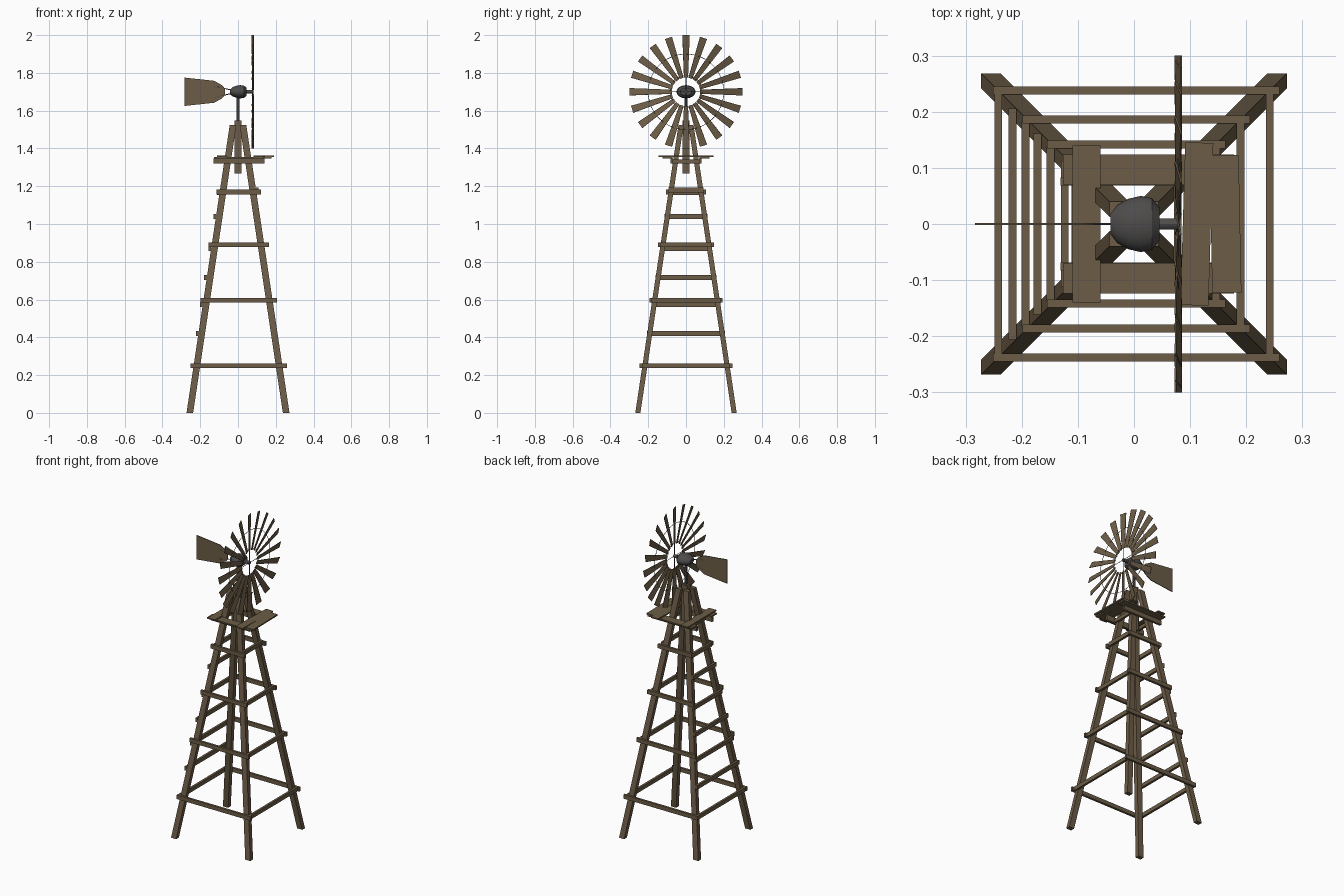
import bpy, bmesh, math
from mathutils import Vector, Matrix

cube = bpy.data.objects.get("Cube")
if cube:
    bpy.data.objects.remove(cube, do_unlink=True)


def material(name, rgb):
    m = bpy.data.materials.new(name)
    m.use_nodes = True
    m.diffuse_color = (*rgb, 1)
    m.node_tree.nodes["Principled BSDF"].inputs["Base Color"].default_value = (*rgb, 1)
    return m


WOOD = material("weathered_wood", (0.15, 0.108, 0.062))
METAL = material("dark_metal", (0.075, 0.072, 0.07))


def finish(name, bm, mat):
    bmesh.ops.recalc_face_normals(bm, faces=bm.faces)
    me = bpy.data.meshes.new(name)
    bm.to_mesh(me)
    bm.free()
    me.materials.append(mat)
    ob = bpy.data.objects.new(name, me)
    bpy.context.collection.objects.link(ob)
    return ob


def smooth(ob):
    bpy.ops.object.select_all(action="DESELECT")
    ob.select_set(True)
    bpy.context.view_layer.objects.active = ob
    bpy.ops.object.shade_smooth_by_angle()


def box(name, center, size, mat=WOOD, tilt=0):
    bm = bmesh.new()
    bmesh.ops.create_cube(bm, size=1, matrix=Matrix.Translation(center)
                          @ Matrix.Rotation(tilt, 4, "Z") @ Matrix.Diagonal((*size, 1)))
    return finish(name, bm, mat)


def rod(name, a, b, radius, sides=8):
    a, b = Vector(a), Vector(b)
    d = b - a
    bm = bmesh.new()
    bmesh.ops.create_cone(bm, cap_ends=True, segments=sides, radius1=radius, radius2=radius,
                          depth=d.length, matrix=Matrix.Translation((a + b) / 2)
                          @ d.to_track_quat("Z", "Y").to_matrix().to_4x4())
    ob = finish(name, bm, METAL)
    smooth(ob)
    return ob


# Four legs leaning in towards the top
LEG_X, LEG_Y = 0.0175, 0.0135


def leg_center(z):
    return 0.255 - 0.15 * z


for sx, side in ((1, "left"), (-1, "right")):
    for sy, end in ((-1, "front"), (1, "back")):
        bm = bmesh.new()
        bmesh.ops.create_cube(bm, size=1)
        for v in bm.verts:
            z = 1.525 if v.co.z > 0 else 0
            c = leg_center(z)
            v.co = (sx * c + v.co.x * 2 * LEG_X, sy * c + v.co.y * 2 * LEG_Y, z)
        finish(f"{end}_{side}_leg", bm, WOOD)

# Horizontal braces on the front and back
T, H = 0.014, 0.025
for i, z in enumerate((0.25, 0.597, 0.89, 1.17)):
    c = leg_center(z)
    for sy, end in ((-1, "front"), (1, "back")):
        box(f"{end}_brace_{i}", (0.004, sy * (c + LEG_Y + T / 2), z),
            (2 * (c + LEG_X + 0.02), T, H))

# Braces on the left side, closer rungs on the right side
for side, sx, levels in (("left_brace", 1, (0.25, 0.597, 0.89, 1.18)),
                         ("right_rung", -1, (0.25, 0.42, 0.573, 0.717, 0.87, 1.04, 1.165))):
    for i, z in enumerate(levels):
        c = leg_center(z)
        box(f"{side}_{i}", (sx * (c + LEG_X + T / 2), 0, z), (T, 2 * (c + LEG_Y), H))

# Platform: bearers, then long planks, then cross planks
for s in (-1, 1):
    box("platform_bearer", (0.004, s * 0.076, 1.333), (0.27, T, 0.028))
    box("platform_crosspiece", (s * 0.078, 0, 1.331), (T, 0.16, 0.022))
    box("long_plank", (0.026, s * 0.097, 1.35), (0.305, 0.053, 0.008))
for x, width, length, tilt in ((-0.085, 0.05, 0.28, 0.0), (0.112, 0.05, 0.29, -0.03),
                               (0.163, 0.052, 0.245, 0.02)):
    box("cross_plank", (x, 0, 1.358), (width, length, 0.008), tilt=tilt)

# Centre post and mast
box("center_post", (0, 0, 1.408), (0.037, 0.037, 0.28))
rod("mast", (0, 0, 1.54), (0, 0, 1.69), 0.008, 12)

# Rounded gear housing, turned about the x axis and flattened
AXLE = 1.70
bm = bmesh.new()
profile = [(-0.042, 0), (-0.042, 0.018), (-0.03, 0.034), (-0.01, 0.045), (0.012, 0.05),
           (0.032, 0.046), (0.045, 0.03), (0.045, 0)]
verts = [bm.verts.new((x, r, 0)) for x, r in profile]
edges = [bm.edges.new(p) for p in zip(verts, verts[1:])]
bmesh.ops.spin(bm, geom=verts + edges, axis=(1, 0, 0), cent=(0, 0, 0),
               angle=math.tau, steps=24)
bmesh.ops.remove_doubles(bm, verts=bm.verts, dist=0.0005)
bmesh.ops.transform(bm, verts=bm.verts,
                    matrix=Matrix.Translation((0, 0, AXLE)) @ Matrix.Diagonal((1, 1, 0.7, 1)))
smooth(finish("gear_housing", bm, METAL))

# Wheel of tapered, slightly pitched blades
WHEEL_X, BLADES = 0.079, 20
bm = bmesh.new()
for i in range(BLADES):
    m = (Matrix.Translation((WHEEL_X, 0, AXLE)) @ Matrix.Rotation(math.tau * i / BLADES, 4, "X")
         @ Matrix.Rotation(math.radians(15), 4, "Z"))
    corners = ((-0.011, 0.075), (0.011, 0.075), (0.02, 0.3), (-0.02, 0.3))
    bm.faces.new([bm.verts.new(m @ Vector((0, y, z))) for y, z in corners])
blades = finish("wheel_blades", bm, WOOD)
solid = blades.modifiers.new("thickness", "SOLIDIFY")
solid.thickness, solid.offset = 0.003, 0

# Wire rings, spokes and axle
for name, radius in (("inner_ring", 0.085), ("outer_ring", 0.2)):
    bpy.ops.mesh.primitive_torus_add(major_radius=radius, minor_radius=0.0014, major_segments=60,
                                     minor_segments=6, location=(WHEEL_X, 0, AXLE),
                                     rotation=(0, math.pi / 2, 0))
    bpy.context.object.name = name
    bpy.context.object.data.materials.append(METAL)
for i in range(4):
    a = math.tau * i / 4
    rod(f"spoke_{i}", (WHEEL_X, 0, AXLE),
        (WHEEL_X, 0.2 * math.sin(a), AXLE + 0.2 * math.cos(a)), 0.0015, 6)
rod("axle", (0.04, 0, AXLE), (WHEEL_X + 0.003, 0, AXLE), 0.01, 12)

# Tail vane on thin rods
bm = bmesh.new()
half = [(-0.283, 0.075), (-0.125, 0.058), (-0.085, 0.035), (-0.07, 0.018)]
outline = half + [(x, -h) for x, h in reversed(half)]
bm.faces.new([bm.verts.new((x, 0, AXLE + h)) for x, h in outline])
vane = finish("tail_vane", bm, WOOD)
solid = vane.modifiers.new("thickness", "SOLIDIFY")
solid.thickness, solid.offset = 0.004, 0
for s in (-1, 1):
    rod("tail_rod", (-0.03, 0, AXLE + s * 0.008), (-0.125, 0, AXLE + s * 0.03), 0.0025, 6)
